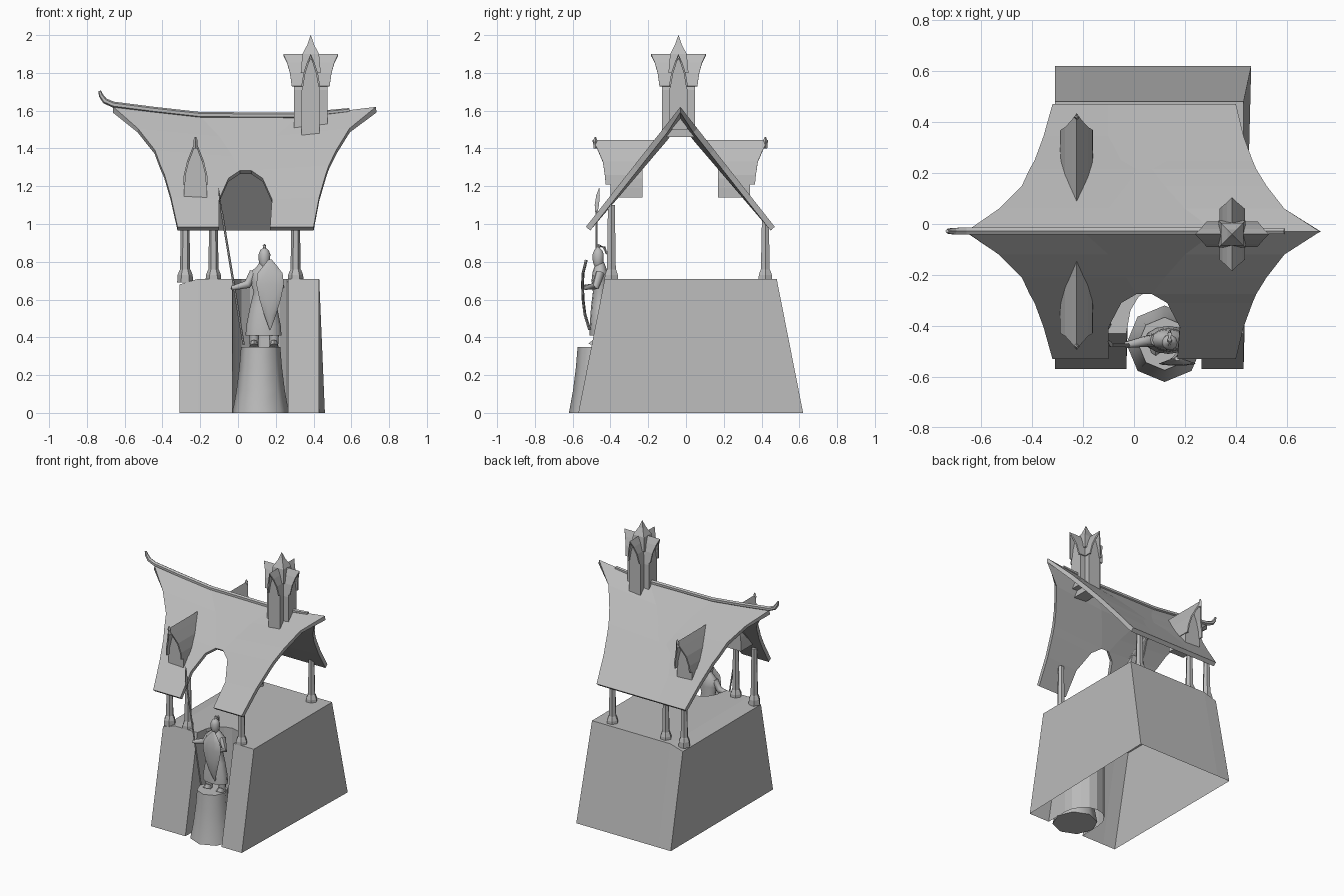
import bpy, math
from mathutils import Vector, Matrix

if "Cube" in bpy.data.objects:
    bpy.data.objects.remove(bpy.data.objects["Cube"])

stone = bpy.data.materials.new("plain grey")
stone.diffuse_color = (0.5, 0.5, 0.5, 1)
stone.use_nodes = True
stone.node_tree.nodes["Principled BSDF"].inputs["Base Color"].default_value = stone.diffuse_color


def mesh(name, verts, faces, smooth=False):
    me = bpy.data.meshes.new(name)
    me.from_pydata([tuple(v) for v in verts], [], faces)
    me.materials.append(stone)
    me.update()
    if smooth:
        for p in me.polygons:
            p.use_smooth = True
        me.set_sharp_from_angle(angle=math.radians(50))
    ob = bpy.data.objects.new(name, me)
    bpy.context.collection.objects.link(ob)
    return ob


def sweep(name, rows, n=8, smooth=True, turn=0.0):
    """Elliptic rings along a path; each row is (x, y, z, radius, radius2)."""
    pts = [Vector(r[:3]) for r in rows]
    verts, faces = [], []
    for i, r in enumerate(rows):
        t = (pts[min(i + 1, len(pts) - 1)] - pts[max(i - 1, 0)]).normalized()
        u = Vector((0, 1, 0)).cross(t).normalized()
        v = t.cross(u)
        ra, rb = r[3], r[-1]
        for k in range(n):
            a = 2 * math.pi * k / n + turn
            verts.append(pts[i] + u * ra * math.cos(a) + v * rb * math.sin(a))
    for i in range(len(rows) - 1):
        for k in range(n):
            j = (k + 1) % n
            faces.append((i * n + k, i * n + j, (i + 1) * n + j, (i + 1) * n + k))
    faces.append(tuple(reversed(range(n))))
    faces.append(tuple(range((len(rows) - 1) * n, len(rows) * n)))
    return mesh(name, verts, faces, smooth)


def solidify(ob, t, offset=-1):
    m = ob.modifiers.new("thickness", 'SOLIDIFY')
    m.thickness, m.offset = t, offset


def gable(name, place, prof, back, wall_y, wall_back, wall_bottom):
    """Pointed-arch hood (half width, z, front y) over a matching arched wall."""
    full = [(-w, z, y) for w, z, y in reversed(prof)] + list(prof[1:])
    verts = [place @ Vector((w, y, z)) for w, z, y in full]
    verts += [place @ Vector((w, back(z), z)) for w, z, y in full]
    n = len(full)
    hood = mesh(name + "_hood", verts, [(i, i + 1, n + i + 1, n + i) for i in range(n - 1)])
    solidify(hood, 0.01)
    out = [(w * 0.95, z - 0.02) for w, z, y in full]
    out = [(out[0][0], wall_bottom)] + out + [(out[-1][0], wall_bottom)]
    n = len(out)
    verts = [place @ Vector((w, y, z)) for y in (wall_y, wall_back) for w, z in out]
    faces = [(i, n + i, n + (i + 1) % n, (i + 1) % n) for i in range(n)]
    faces += [tuple(reversed(range(n))), tuple(range(n, 2 * n))]
    mesh(name + "_wall", verts, faces)


# Base: sloped open-bottomed shell with a rounded alcove in the front
def base_ring(front, back, z, xr, xl_z):
    ring = [(-0.31, front, xl_z), (-0.21, front, z), (-0.03, front, z)]
    for k in range(9):
        a = math.pi * (1 - k / 8)
        ring.append((0.12 + 0.145 * math.cos(a), -0.40 + 0.16 * math.sin(a), z))
    return ring + [(0.265, front, z), (0.43, front, z), (xr, back, z),
                   (-0.21, back, z), (-0.31, back, xl_z)]


low = base_ring(-0.57, 0.62, 0, 0.46, 0)
top = base_ring(-0.43, 0.48, 0.71, 0.43, 0.68)
n = len(low)
mesh("base", low + top,
     [(i, (i + 1) % n, n + (i + 1) % n, n + i) for i in range(n)]
     + [tuple(range(n + 1, 2 * n - 1)), (n, n + 1, 2 * n - 2, 2 * n - 1)])

# Pedestal
sweep("pedestal", [(0.12, -0.47, z, r) for z, r in
                   ((0, 0.15), (0.02, 0.146), (0.12, 0.128), (0.24, 0.113), (0.35, 0.104))])

# Posts with wider feet
for y, h in ((-0.395, 1.10), (0.42, 1.02)):
    for x in (-0.28, -0.13, 0.305):
        sweep("post", [(x, y, z, r) for z, r in
                       ((0.69, 0.042), (0.73, 0.04), (0.755, 0.03), (0.76, 0.027), (h, 0.021))],
              6, False)

# Roof: flared, sagging saddle; (height share, left, opening left, opening right, right)
rows = [(0, -0.32, -0.10, 0.17, 0.40), (0.25, -0.355, -0.10, 0.18, 0.43),
        (0.44, -0.39, -0.05, 0.13, 0.465), (0.51, -0.41, 0.01, 0.07, 0.48),
        (0.64, -0.44, -0.03, 0.12, 0.52), (0.82, -0.53, -0.1, 0.2, 0.59),
        (1, -0.66, -0.2, 0.32, 0.73)]
verts, faces = [], []
for side, part in ((-1, rows), (1, rows[-2::-1])):
    for s, *xs in part:
        for k, x in enumerate(xs):
            ridge = 1.62 if k in (0, 3) else 1.57
            verts.append((x, -0.03 + side * 0.5 * (1 - s), 0.985 + s * (ridge - 0.985)))
for r in range(2 * len(rows) - 2):
    for c in range(3):
        if not (c == 1 and r < 3):
            a = r * 4 + c
            faces.append((a, a + 1, a + 5, a + 4))
solidify(mesh("roof", verts, faces), 0.03)

# Ridge pole with upturned end
sweep("ridge_pole", [(x, -0.028, z, r) for x, z, r in
                     ((-0.733, 1.705, 0.007), (-0.725, 1.68, 0.012), (-0.705, 1.652, 0.015),
                      (-0.66, 1.632, 0.016), (-0.45, 1.605, 0.016), (-0.2, 1.577, 0.016),
                      (0.32, 1.573, 0.016), (0.59, 1.602, 0.012))], 6, False)

# Two dormers on the slopes
for a in (0, math.pi):
    place = Matrix.Translation((-0.225, -0.03, 0)) @ Matrix.Rotation(a, 4, 'Z')
    gable("dormer", place,
          [(0, 1.445, -0.465), (0.018, 1.40, -0.44), (0.045, 1.33, -0.41),
           (0.062, 1.26, -0.40), (0.065, 1.21, -0.395)],
          lambda z: -(1.57 - z) * 0.85 + 0.03, -0.37, -0.2, 1.14)
    tip = place @ Vector((0, -0.45, 0))
    sweep("dormer_finial", [(tip.x, tip.y, 1.40, 0.01), (tip.x, tip.y, 1.44, 0.012),
                            (tip.x, tip.y, 1.46, 0.004)], 4, False)

# Turret: four arched gables around a pointed cap
for i in range(4):
    place = Matrix.Translation((0.385, -0.04, 0)) @ Matrix.Rotation(i * math.pi / 2, 4, 'Z')
    gable("turret", place,
          [(0, 1.90, -0.145), (0.02, 1.855, -0.125), (0.038, 1.80, -0.11), (0.05, 1.73, -0.10)],
          lambda z: 0, -0.088, 0, 1.46 if i % 2 == 0 else 1.50)
sweep("turret_cap", [(0.385, -0.04, z, r) for z, r in
                     ((1.80, 0.075), (1.90, 0.062), (1.95, 0.025), (2.0, 0.001))],
      4, False, math.pi / 4)

# Statue: robe, legs, head and helmet
sweep("robe", [(0.135, -0.455, z, a, b) for z, a, b in
               ((0.41, 0.095, 0.055), (0.46, 0.092, 0.055), (0.56, 0.072, 0.048),
                (0.64, 0.052, 0.038), (0.70, 0.072, 0.045), (0.745, 0.07, 0.04),
                (0.775, 0.035, 0.03), (0.80, 0.02, 0.02))], 12)
for x in (0.085, 0.19):
    sweep("leg", [(x, -0.455, 0.35, 0.022), (x, -0.455, 0.46, 0.03)])
    sweep("foot", [(x, -0.475, 0.35, 0.025, 0.045), (x, -0.465, 0.375, 0.018, 0.03)])
sweep("helmet", [(0.14, -0.465, z, r) for z, r in
                 ((0.775, 0.02), (0.80, 0.03), (0.84, 0.031), (0.862, 0.022),
                  (0.872, 0.008), (0.895, 0.002))], 10)
sweep("plume", [(0.14, -0.48, 0.86, 0.005), (0.14, -0.455, 0.885, 0.009),
                (0.14, -0.432, 0.875, 0.009), (0.14, -0.42, 0.84, 0.004)], 6)

# Statue arms, shield and spear
sweep("spear_arm", [(0.085, -0.455, 0.745, 0.024), (0.05, -0.46, 0.68, 0.022),
                    (-0.035, -0.475, 0.66, 0.012)])
sweep("shield_arm", [(0.19, -0.455, 0.74, 0.024), (0.225, -0.48, 0.67, 0.022),
                     (0.17, -0.535, 0.665, 0.014)])
sweep("shield", [(0.17, y, z, r, 0.008) for z, y, r in
                 ((0.44, -0.51, 0.003), (0.52, -0.535, 0.032), (0.60, -0.545, 0.056),
                  (0.68, -0.548, 0.073), (0.74, -0.545, 0.066), (0.78, -0.535, 0.035),
                  (0.81, -0.528, 0.01))], 10)
sweep("spear_shaft", [(0.03, -0.475, 0.36, 0.006), (-0.087, -0.475, 1.07, 0.006)], 6)
sweep("spear_blade", [(-0.085, -0.475, 1.05, 0.005), (-0.092, -0.472, 1.10, 0.004, 0.013),
                      (-0.098, -0.466, 1.15, 0.004, 0.011), (-0.103, -0.46, 1.19, 0.001)], 6)
